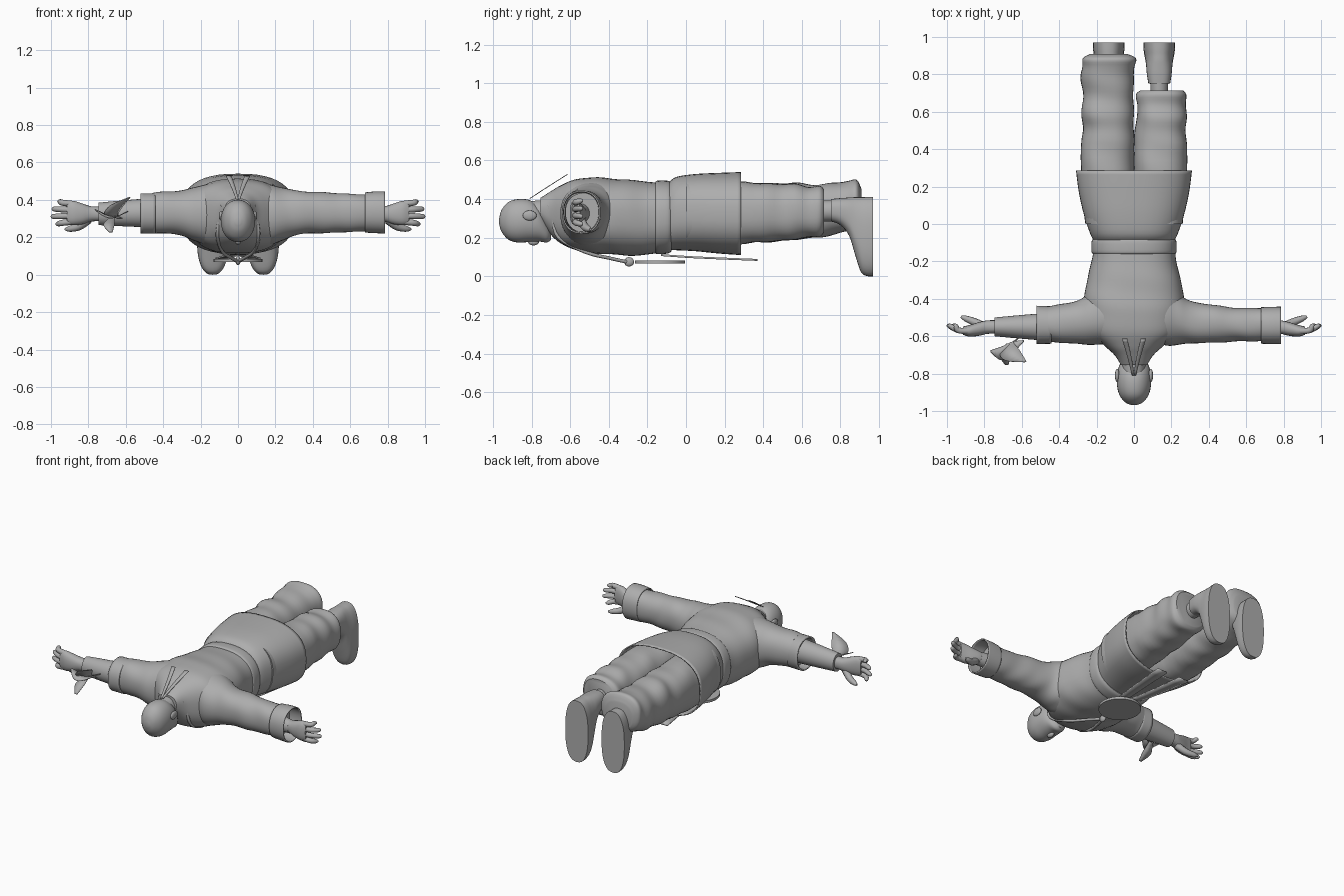
import bpy, bmesh, math
from mathutils import Vector

if "Cube" in bpy.data.objects:
    bpy.data.objects.remove(bpy.data.objects["Cube"])

# darker grey cloth used everywhere
grey = bpy.data.materials.new("dark_grey")
grey.diffuse_color = (0.42, 0.42, 0.42, 1)
grey.use_nodes = True
grey.node_tree.nodes["Principled BSDF"].inputs["Base Color"].default_value = grey.diffuse_color


def finish(name, bm, solid=0, angle=40):
    bmesh.ops.recalc_face_normals(bm, faces=bm.faces)
    me = bpy.data.meshes.new(name)
    bm.to_mesh(me)
    bm.free()
    me.materials.append(grey)
    ob = bpy.data.objects.new(name, me)
    bpy.context.collection.objects.link(ob)
    if solid:
        m = ob.modifiers.new("thickness", 'SOLIDIFY')
        m.thickness = solid
    bpy.ops.object.select_all(action='DESELECT')
    ob.select_set(True)
    bpy.context.view_layer.objects.active = ob
    bpy.ops.object.shade_smooth_by_angle(angle=math.radians(angle))
    return ob


def smooth(st, steps):
    """Catmull-Rom interpolation of a list of number tuples."""
    st = [Vector(s) for s in st]
    out = []
    for i in range(len(st) - 1):
        p0, p1, p2, p3 = st[max(i - 1, 0)], st[i], st[i + 1], st[min(i + 2, len(st) - 1)]
        for k in range(steps):
            t = k / steps
            out.append(0.5 * (2 * p1 + (p2 - p0) * t + (2 * p0 - 5 * p1 + 4 * p2 - p3) * t * t
                              + (3 * p1 - p0 - 3 * p2 + p3) * t ** 3))
    return out + [st[-1]]


def loft(name, axis, stations, power=2.0, n=32, steps=4, wrinkle=0, cap=True, solid=0):
    """Stations: (position, side min, side max, z min, z max) along x or y."""
    bm = bmesh.new()
    rings = []
    for t, a0, a1, z0, z1 in smooth(stations, steps):
        ring = []
        for i in range(n):
            th = 2 * math.pi * i / n
            c, s = math.cos(th), math.sin(th)
            w = 1 + wrinkle * math.sin(34 * t + 2.5 * math.sin(th + 1)) * math.sin(9 * t + th)
            a = (a0 + a1) / 2 + (a1 - a0) / 2 * w * math.copysign(abs(c) ** (2 / power), c)
            z = (z0 + z1) / 2 + (z1 - z0) / 2 * w * math.copysign(abs(s) ** (2 / power), s)
            ring.append(bm.verts.new((a, t, z) if axis == 'y' else (t, a, z)))
        rings.append(ring)
    for r, q in zip(rings, rings[1:]):
        for i in range(n):
            bm.faces.new((r[i], r[(i + 1) % n], q[(i + 1) % n], q[i]))
    if cap:
        bm.faces.new(rings[0])
        bm.faces.new(rings[-1])
    return finish(name, bm, solid)


def sym(y, half, z0, z1):
    return (y, -half, half, z0, z1)


def ellipsoid(name, loc, size):
    bm = bmesh.new()
    bmesh.ops.create_uvsphere(bm, u_segments=20, v_segments=12, radius=1)
    for v in bm.verts:
        v.co = Vector(loc) + Vector([a * b for a, b in zip(v.co, size)])
    return finish(name, bm, angle=60)


def ribbon(name, pts, width, solid=0.004):
    """Strip along points; each point ends with a width factor."""
    bm = bmesh.new()
    w = Vector(width) / 2
    rows = []
    for p in smooth(pts, 4):
        c = Vector(p[:3])
        rows.append((bm.verts.new(c - w * p[3]), bm.verts.new(c + w * p[3])))
    for a, b in zip(rows, rows[1:]):
        bm.faces.new((a[0], a[1], b[1], b[0]))
    return finish(name, bm, solid)


def tube(name, pts, radii, n=10):
    """Round tube through points with tapering radius."""
    bm = bmesh.new()
    path = smooth([(*p, r) for p, r in zip(pts, radii)], 4)
    rings = []
    for i, p in enumerate(path):
        d = Vector(path[min(i + 1, len(path) - 1)][:3]) - Vector(path[max(i - 1, 0)][:3])
        u = d.cross(Vector((0.1, 1, 0.05))).normalized()
        v = d.cross(u).normalized()
        rings.append([bm.verts.new(Vector(p[:3]) + p[3] * (u * math.cos(2 * math.pi * k / n)
                      + v * math.sin(2 * math.pi * k / n))) for k in range(n)])
    for r, q in zip(rings, rings[1:]):
        for k in range(n):
            bm.faces.new((r[k], r[(k + 1) % n], q[(k + 1) % n], q[k]))
    bm.faces.new(rings[0])
    bm.faces.new(rings[-1])
    return finish(name, bm, angle=60)


# head and neck, face turned down
loft("head", 'y', [sym(-.968, .015, .27, .30), sym(-.955, .045, .23, .345), sym(-.92, .075, .19, .385),
                   sym(-.87, .09, .175, .40), sym(-.81, .09, .178, .395), sym(-.76, .08, .18, .36),
                   sym(-.72, .055, .175, .29), sym(-.70, .025, .19, .25)], 2.1)
loft("neck", 'y', [sym(-.80, .06, .25, .39), sym(-.70, .065, .24, .40), sym(-.62, .08, .22, .42)])
ellipsoid("nose", (0, -.79, .178), (.016, .028, .018))
for s in (-1, 1):
    ellipsoid("ear", (s * .09, -.81, .315), (.012, .036, .026))
    # headband tails
    ribbon("headband_tail", [(s * .004, -.81, .405, .6), (s * .025, -.71, .47, 1), (s * .05, -.615, .53, 1.3)],
           (.022, 0, 0))

# shirt body, sash and skirt
loft("shirt", 'y', [sym(-.755, .07, .29, .405), sym(-.70, .105, .215, .44), sym(-.65, .16, .17, .472),
                    sym(-.58, .235, .14, .50), sym(-.48, .265, .12, .512), sym(-.38, .265, .112, .507),
                    sym(-.25, .238, .108, .495), sym(-.15, .22, .12, .485)], 2.5, 48, 5, .012)
loft("sash", 'y', [sym(-.16, .215, .125, .485), sym(-.15, .227, .115, .495), sym(-.095, .227, .118, .495),
                   sym(-.075, .215, .13, .485)], 2.4, 48)
loft("skirt", 'y', [sym(-.09, .215, .135, .485), sym(-.05, .235, .135, .515), sym(.05, .268, .13, .53),
                    sym(.17, .295, .118, .536), sym(.285, .31, .11, .54)], 2.5, 48, cap=False, solid=.008)
for s in (-1, 1):
    ribbon("sash_tail", [(s * .02, -.13, .115, .8), (s * .05, .05, .103, 1), (s * .085, .37, .09, 1.2)],
           (.06, 0, 0), .01)

# trousers: long leg on -x, rolled short leg on +x
loft("long_trouser_leg", 'y', [(.0, -.26, .02, .17, .49), (.2, -.28, .005, .165, .49), (.40, -.285, 0, .175, .485),
                               (.50, -.27, 0, .185, .48), (.58, -.285, 0, .19, .485), (.68, -.27, -.005, .20, .475),
                               (.78, -.285, 0, .22, .485), (.84, -.28, .005, .235, .495),
                               (.885, -.275, .008, .25, .50), (.91, -.23, -.04, .27, .45)], 2.4, 36, 4, .03)
loft("short_trouser_leg", 'y', [(.0, -.02, .26, .17, .49), (.2, -.005, .28, .165, .49), (.38, 0, .285, .175, .485),
                                (.48, .005, .275, .185, .475), (.56, .01, .285, .19, .48), (.63, .02, .275, .20, .465),
                                (.69, .01, .28, .205, .47), (.715, .035, .26, .23, .45)], 2.4, 36, 4, .03)

# ankles and feet, toes pointing down
for s in (-1, 1):
    c = s * .135
    loft("ankle", 'y', [(.66, c - .045, c + .045, .285, .39), (.80, c - .05, c + .05, .285, .395)], n=24)
    loft("foot", 'y', [(y, c - h, c + h, z0, z1) for y, h, z0, z1 in
                       ((.75, .058, .285, .40), (.80, .066, .265, .405), (.845, .07, .21, .408),
                        (.875, .074, .115, .41), (.905, .08, .025, .41), (.935, .084, .002, .411),
                        (.97, .085, 0, .411))], 2.5, 36)

# sleeves
shoulder = [(.0, -.62, -.34, .16, .49), (.15, -.645, -.33, .155, .485), (.23, -.645, -.365, .18, .468),
            (.30, -.64, -.41, .21, .45), (.40, -.635, -.43, .22, .445)]
loft("long_sleeve", 'x', shoulder + [(.50, -.63, -.443, .225, .437), (.60, -.628, -.45, .228, .432),
     (.70, -.625, -.45, .23, .432)], 2.2, 36, 5, .03)
loft("long_sleeve_cuff", 'x', [(.68, -.64, -.445, .225, .44), (.735, -.642, -.443, .222, .445),
     (.785, -.642, -.442, .22, .445)], 2.2, 36, cap=False, solid=.008)
loft("short_sleeve", 'x', [(-t, *r) for t, *r in shoulder] + [(-.46, -.63, -.44, .222, .435)], 2.2, 36, 5, .02)
loft("short_sleeve_cuff", 'x', [(-.44, -.64, -.44, .22, .435), (-.52, -.642, -.437, .22, .435)],
     2.2, 36, cap=False, solid=.01)

# forearms and bracer
loft("forearm", 'x', [(.60, -.59, -.48, .27, .39), (.78, -.59, -.515, .28, .365)], n=24)
loft("bracer", 'x', [(-.44, -.625, -.475, .255, .41), (-.52, -.62, -.48, .255, .405),
                     (-.64, -.61, -.49, .26, .395), (-.745, -.60, -.50, .265, .385)], n=28)

# hands: palms face the feet, thumbs forward (down)
for s in (-1, 1):
    loft("palm", 'x', [(s * .70, -.585, -.515, .285, .365), (s * .78, -.587, -.515, .285, .365),
                       (s * .83, -.598, -.525, .27, .38), (s * .88, -.602, -.54, .265, .395),
                       (s * .915, -.592, -.548, .272, .39)], 2.3, 20)
    for i, tip in enumerate((.975, 1.0, .995, .965)):
        z = .283 + i * .032
        spread = (i - 1.5) * .008
        tube("finger", [(s * .89, -.572, z), (s * .94, -.568, z + spread * .5), (s * (tip - .012), -.545, z + spread),
                        (s * tip, -.538, z + spread)], (.017, .016, .013, .004))
    tube("thumb", [(s * .80, -.55, .295), (s * .85, -.525, .258), (s * .90, -.505, .245), (s * .925, -.495, .243)],
         (.024, .021, .016, .006))

# knotted cloth ends beside the bracer
ribbon("bracer_cloth_upper", [(-.63, -.62, .30, .3), (-.68, -.66, .32, 1), (-.65, -.70, .37, 1),
                              (-.58, -.735, .415, .1)], (.07, .06, 0))
ribbon("bracer_cloth_lower", [(-.59, -.625, .34, .1), (-.66, -.67, .31, .9), (-.71, -.69, .32, .8),
                              (-.765, -.68, .35, .1)], (.02, .09, .01))
ribbon("bracer_cloth_end", [(-.67, -.64, .31, .4), (-.69, -.70, .27, 1), (-.68, -.755, .23, .3)], (.06, 0, 0))

# necklace with knot and flat disc pendant
for s in (-1, 1):
    tube("necklace_cord", [(s * .085, -.71, .37), (s * .10, -.69, .30), (s * .11, -.66, .20),
                           (s * .085, -.52, .125), (s * .045, -.40, .095), (s * .008, -.31, .075)], [.009] * 6)
ellipsoid("pendant_knot", (0, -.295, .075), (.014, .026, .024))
bm = bmesh.new()
bmesh.ops.create_cone(bm, cap_ends=True, segments=40, radius1=.13, radius2=.13, depth=.016)
bmesh.ops.translate(bm, verts=bm.verts, vec=(0, -.135, .075))
finish("pendant_disc", bm)
